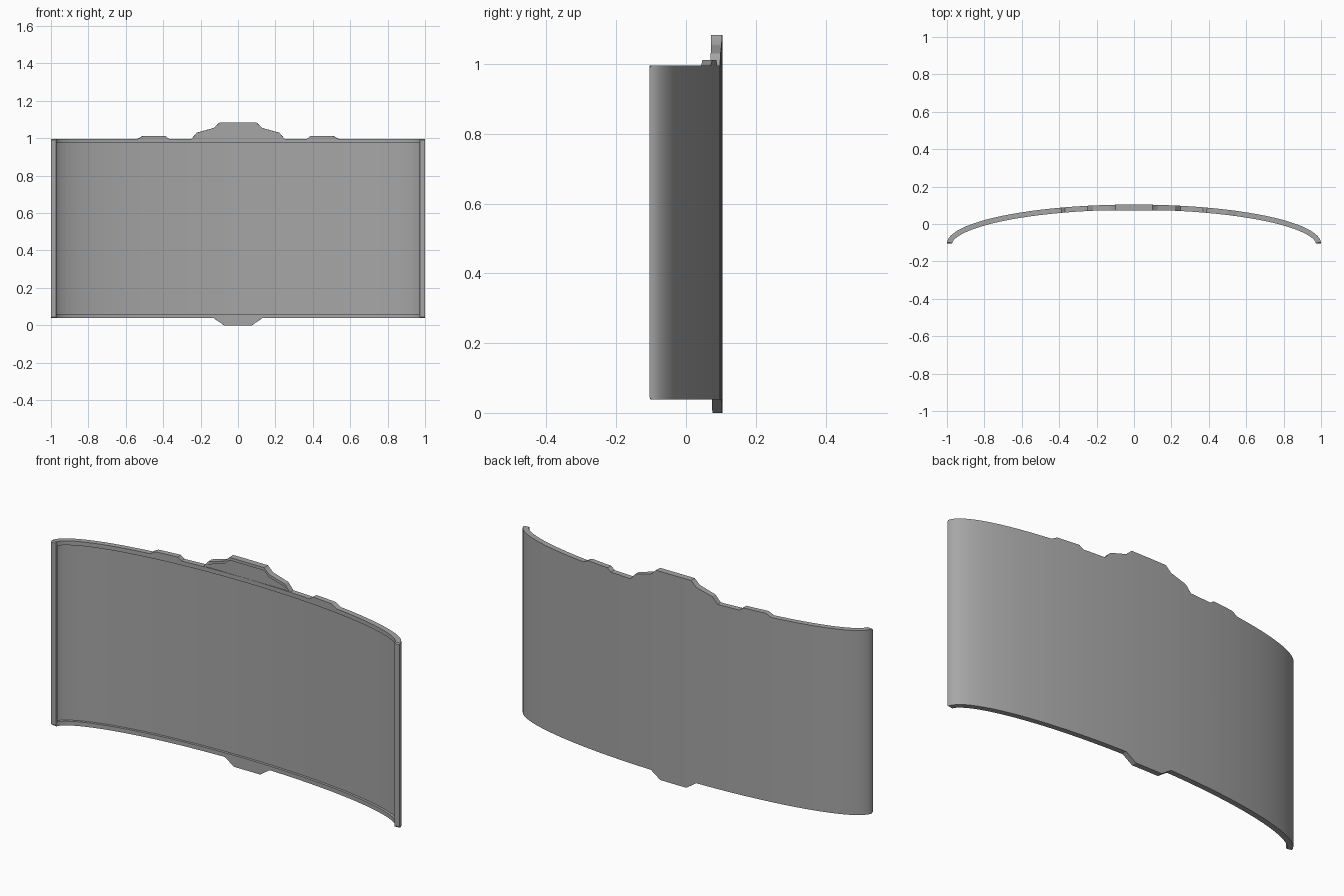
import bpy, bmesh, math

if "Cube" in bpy.data.objects:
    bpy.data.objects.remove(bpy.data.objects["Cube"])

A, B, YC = 1.0, 0.208, -0.104       # ellipse of the convex face
SHEET, RIM = 0.015, 0.028           # panel and rim thickness
EDGE = 0.996                        # height of the plain top edge
TOP = [(0, 1.083), (0.10, 1.083), (0.13, 1.055), (0.22, 1.03), (0.25, EDGE),
       (0.37, EDGE), (0.39, 1.012), (0.51, 1.012), (0.54, EDGE), (0.9995, EDGE), (1, 0.99)]
BOTTOM = [(0, 0.0), (0.075, 0.0), (0.13, 0.038), (0.9995, 0.038), (1, 0.044)]


def interp(profile, x):
    x = min(abs(x), 1)
    for (x0, z0), (x1, z1) in zip(profile, profile[1:]):
        if x <= x1:
            return z0 + (z1 - z0) * (x - x0) / (x1 - x0)
    return profile[-1][1]


def offset_point(t, d, z):
    # point at depth d behind the convex face, measured along its normal
    nx, ny = math.cos(t) / A, math.sin(t) / B
    n = math.hypot(nx, ny)
    return (A * math.cos(t) - d * nx / n, YC + B * math.sin(t) - d * ny / n, z)


def section(t, recessed):
    # closed cross-section: back face, crest with shallow recess, main panel recess
    x = math.cos(t)
    top, bot = interp(TOP, x), interp(BOTTOM, x)
    lip = recess = RIM
    crest_hi = EDGE
    if abs(x) < 0.225:
        lip = max(RIM, YC + B * math.sin(t) - 0.071)
        recess = lip - 0.006
        crest_hi = max(EDGE, top - 0.015)
    d = SHEET if recessed else RIM
    pts = [(0, bot), (0, top), (lip, top),
           (lip, crest_hi), (recess, crest_hi), (recess, EDGE), (RIM, EDGE),
           (RIM, 0.974), (d, 0.974), (d, 0.06), (RIM, 0.06), (RIM, bot)]
    return [offset_point(t, dd, z) for dd, z in pts]


# column angles: even steps plus every corner of the silhouette
END = 0.10
angles = {round(math.pi * i / 48, 5) for i in range(49)}
for x, _ in TOP[1:-1] + BOTTOM[1:-1]:
    for s in (-1, 1):
        angles.add(round(math.acos(s * x), 5))
columns = [(t, END < t < math.pi - END) for t in angles]
# doubled columns give the end flanges a square inner wall
for t in (END, math.pi - END):
    columns += [(t, False), (t, True)]
columns.sort(key=lambda c: (c[0], c[1] if c[0] < 1.5 else not c[1]))

# curved panel with raised rim, crest and tabs
bm = bmesh.new()
rings = [[bm.verts.new(p) for p in section(t, r)] for t, r in columns]
for r0, r1 in zip(rings, rings[1:]):
    for i in range(len(r0)):
        j = (i + 1) % len(r0)
        bm.faces.new((r0[i], r0[j], r1[j], r1[i]))
# end caps
bm.faces.new(rings[0])
bm.faces.new(rings[-1][::-1])
bmesh.ops.remove_doubles(bm, verts=bm.verts, dist=1e-5)
bmesh.ops.dissolve_degenerate(bm, edges=bm.edges, dist=1e-5)
bmesh.ops.recalc_face_normals(bm, faces=bm.faces)

mesh = bpy.data.meshes.new("curved_panel")
bm.to_mesh(mesh)
bm.free()
panel = bpy.data.objects.new("curved_panel", mesh)
bpy.context.collection.objects.link(panel)
# dark grey surface
grey = bpy.data.materials.new("dark_grey")
grey.diffuse_color = (0.38, 0.38, 0.38, 1)
grey.use_nodes = True
grey.node_tree.nodes["Principled BSDF"].inputs["Base Color"].default_value = grey.diffuse_color
mesh.materials.append(grey)
bpy.context.view_layer.objects.active = panel
panel.select_set(True)
bpy.ops.object.shade_smooth_by_angle(angle=math.radians(30))
